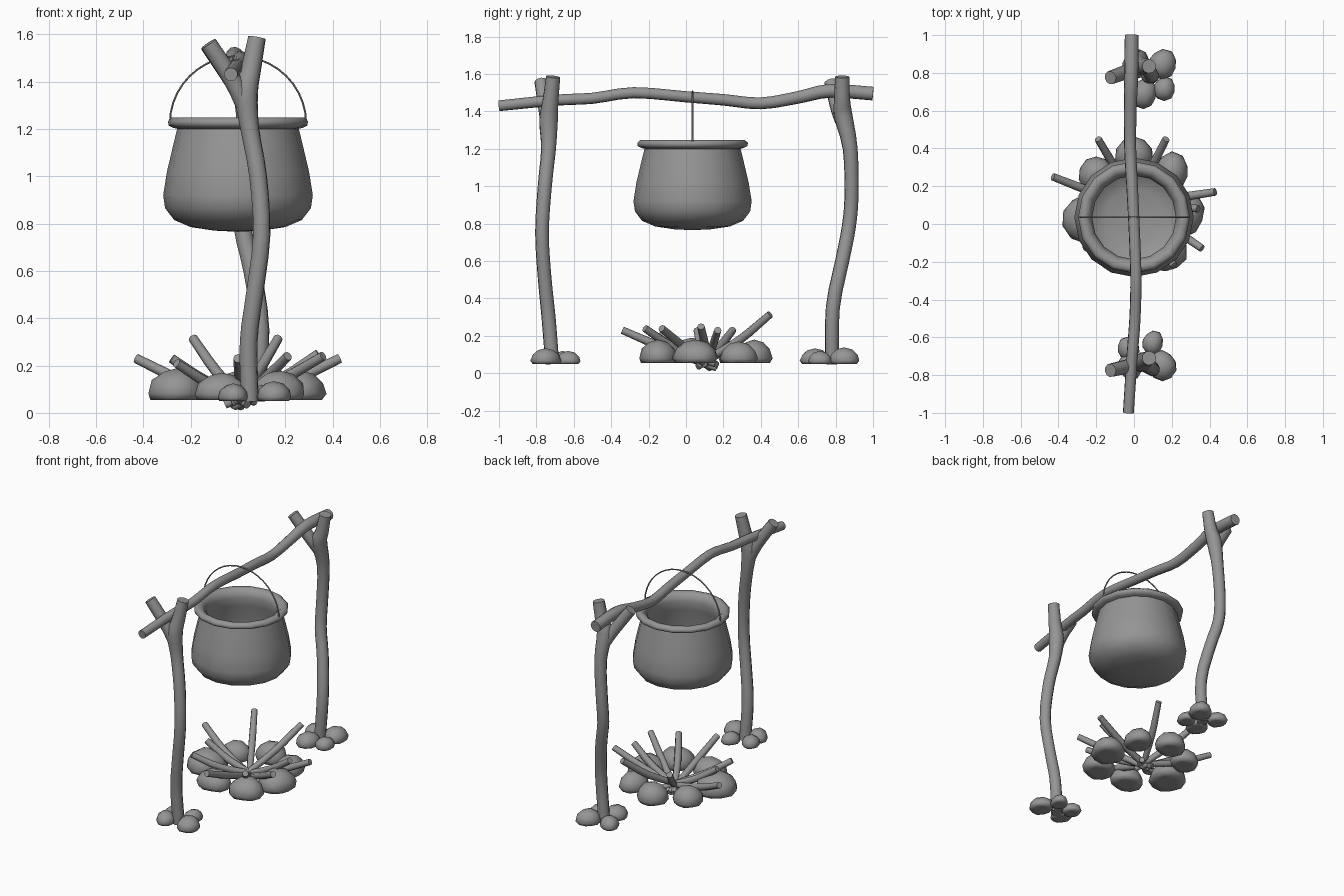
import bpy, bmesh, math, random
from mathutils import Vector

if "Cube" in bpy.data.objects:
    bpy.data.objects.remove(bpy.data.objects["Cube"])

random.seed(4)
grey = bpy.data.materials.new("dark_grey")
grey.diffuse_color = (0.3, 0.3, 0.3, 1)
grey.use_nodes = True
grey.node_tree.nodes["Principled BSDF"].inputs["Base Color"].default_value = grey.diffuse_color


def finish(name, bm, angle=50):
    bmesh.ops.recalc_face_normals(bm, faces=bm.faces)
    me = bpy.data.meshes.new(name)
    bm.to_mesh(me)
    bm.free()
    me.materials.append(grey)
    ob = bpy.data.objects.new(name, me)
    bpy.context.collection.objects.link(ob)
    bpy.ops.object.select_all(action='DESELECT')
    ob.select_set(True)
    bpy.context.view_layer.objects.active = ob
    bpy.ops.object.shade_smooth_by_angle(angle=math.radians(angle))
    return ob


def spline(pts, n):
    # smooth path through (x, y, z, radius) points
    P = [Vector(p) for p in pts]
    P = [2 * P[0] - P[1]] + P + [2 * P[-1] - P[-2]]
    out = []
    for i in range(1, len(P) - 2):
        a, b, c, d = P[i - 1:i + 3]
        for k in range(n):
            t = k / n
            out.append(0.5 * (2 * b + (c - a) * t + (2 * a - 5 * b + 4 * c - d) * t * t
                              + (3 * b - a - 3 * c + d) * t ** 3))
    return out + [P[-2]]


def tube(bm, pts, sides=10, n=3):
    path = spline(pts, n)
    cs = [p.to_3d() for p in path]
    side = (cs[-1] - cs[0]).orthogonal().normalized()
    rings = []
    for i, c in enumerate(cs):
        t = (cs[min(i + 1, len(cs) - 1)] - cs[max(i - 1, 0)]).normalized()
        side = (side - t * side.dot(t)).normalized()
        up = t.cross(side)
        rings.append([bm.verts.new(c + path[i][3] * (
            side * math.cos(2 * math.pi * k / sides) + up * math.sin(2 * math.pi * k / sides)))
            for k in range(sides)])
    for a, b in zip(rings, rings[1:]):
        for k in range(sides):
            bm.faces.new((a[k], a[(k + 1) % sides], b[(k + 1) % sides], b[k]))
    bm.faces.new(rings[0])
    bm.faces.new(rings[-1])


def stone(bm, x, y, r, h, base=0.055):
    # flat-bottomed, slightly irregular dome
    vs = bmesh.ops.create_icosphere(bm, subdivisions=2, radius=1)['verts']
    ph = random.uniform(0, 6.28)
    sx, sy = random.uniform(0.96, 1.1), random.uniform(0.96, 1.1)
    for v in vs:
        a = math.atan2(v.co.y, v.co.x)
        k = r * (1 + 0.07 * math.sin(2 * a + ph) + 0.04 * math.sin(3 * a + 2 * ph))
        z = max(v.co.z, -0.25)
        v.co = (x + v.co.x * k * sx, y + v.co.y * k * sy, base + (z + 0.25) / 1.25 * h)


# crossbar
bm = bmesh.new()
tube(bm, [(-.03, -1, 1.43, .029), (-.01, -.7, 1.46, .03), (.005, -.5, 1.47, .03),
          (.01, -.28, 1.5, .03), (0, 0, 1.478, .03), (-.01, .2, 1.462, .031),
          (-.02, .4, 1.443, .032), (-.02, .6, 1.475, .034), (-.015, .77, 1.51, .037),
          (-.012, 1, 1.495, .037)])
finish("crossbar", bm)

# forked posts
bm = bmesh.new()
tube(bm, [(.05, -.715, .05, .038), (.045, -.735, .3, .038), (.07, -.755, .5, .037),
          (.1, -.77, .75, .037), (.085, -.755, 1, .038), (.05, -.735, 1.2, .04),
          (.035, -.735, 1.35, .05), (.055, -.725, 1.45, .043), (.08, -.71, 1.585, .038)])
tube(bm, [(.035, -.735, 1.28, .036), (-.02, -.75, 1.4, .038), (-.125, -.775, 1.56, .036)])
finish("front_post", bm)
bm = bmesh.new()
tube(bm, [(.075, .78, .05, .037), (.095, .785, .35, .038), (.06, .835, .6, .038),
          (.02, .87, .78, .038), (.02, .885, .95, .038), (.035, .878, 1.2, .04),
          (.03, .84, 1.38, .05), (.055, .835, 1.46, .043), (.08, .835, 1.585, .038)])
tube(bm, [(.03, .855, 1.3, .036), (-.02, .815, 1.4, .038), (-.125, .775, 1.555, .036)])
finish("back_post", bm)

# cooking pot: outer wall, rolled rim, inner wall
profile = [(0, .765), (.1, .77), (.2, .785), (.27, .815), (.308, .865), (.316, .92),
           (.3, 1.02), (.274, 1.13), (.257, 1.2), (.275, 1.205), (.293, 1.214),
           (.296, 1.232), (.28, 1.247), (.255, 1.246), (.235, 1.228), (.222, 1.195),
           (.238, 1.13), (.268, 1.0), (.28, .9), (.24, .835), (.15, .81), (0, .8)]
bm = bmesh.new()
vs = [bm.verts.new((r, .035, z)) for r, z in profile]
es = [bm.edges.new(p) for p in zip(vs, vs[1:])]
bmesh.ops.spin(bm, geom=vs + es, cent=(0, .035, 0), axis=(0, 0, 1),
               angle=2 * math.pi, steps=16, use_duplicate=False)
bmesh.ops.remove_doubles(bm, verts=bm.verts, dist=1e-4)
finish("cooking_pot", bm, 75)

# wire handle
bm = bmesh.new()
arc = [math.pi * i / 20 for i in range(21)]
tube(bm, [(.288 * math.cos(a), .035, 1.222 + .285 * math.sin(a), .0045) for a in arc], 6, 1)
finish("pot_handle", bm)

# fire ring stones
bm = bmesh.new()
for x, y, r, h in [(0, .365, .1, .125), (-.2, .265, .095, .115), (-.255, .03, .12, .135),
                   (-.07, -.155, .105, .115), (.17, -.15, .11, .125), (.26, .05, .11, .125),
                   (.2, .28, .095, .115)]:
    stone(bm, x, y, r, h)
finish("fire_ring_stones", bm, 85)

# stones at the foot of each post
for name, spots in {
    "front_post_stones": [(.15, -.75, .073), (.1, -.63, .06), (-.03, -.66, .06),
                          (-.02, -.755, .065)],
    "back_post_stones": [(.15, .845, .077), (.05, .69, .072), (.16, .715, .06),
                         (.0, .83, .065)]}.items():
    bm = bmesh.new()
    for x, y, r in spots:
        stone(bm, x, y, r, r * 1.15, .05)
    finish(name, bm, 85)

# firewood sticks fanning out of the centre
bm = bmesh.new()
for x, y, z in [(-.43, .25, .23), (-.19, .45, .315), (.17, .45, .315), (.43, .17, .23),
                (.34, .08, .25), (.36, -.13, .24), (.21, -.22, .24), (0, -.34, .23),
                (-.26, -.13, .21), (-.28, .06, .23)]:
    tip, mid = Vector((x, y, z)), Vector((.01, .11, .06))
    out = (tip - mid).normalized()
    start = mid - out * random.uniform(.03, .09)
    start.z = random.uniform(.026, .055)
    bend = mid.lerp(tip, .5) + Vector((random.uniform(-.01, .01), random.uniform(-.01, .01), -.015))
    tube(bm, [(*start, .018), (*bend, .023), (*tip, .02)], 8, 3)
finish("firewood", bm)
